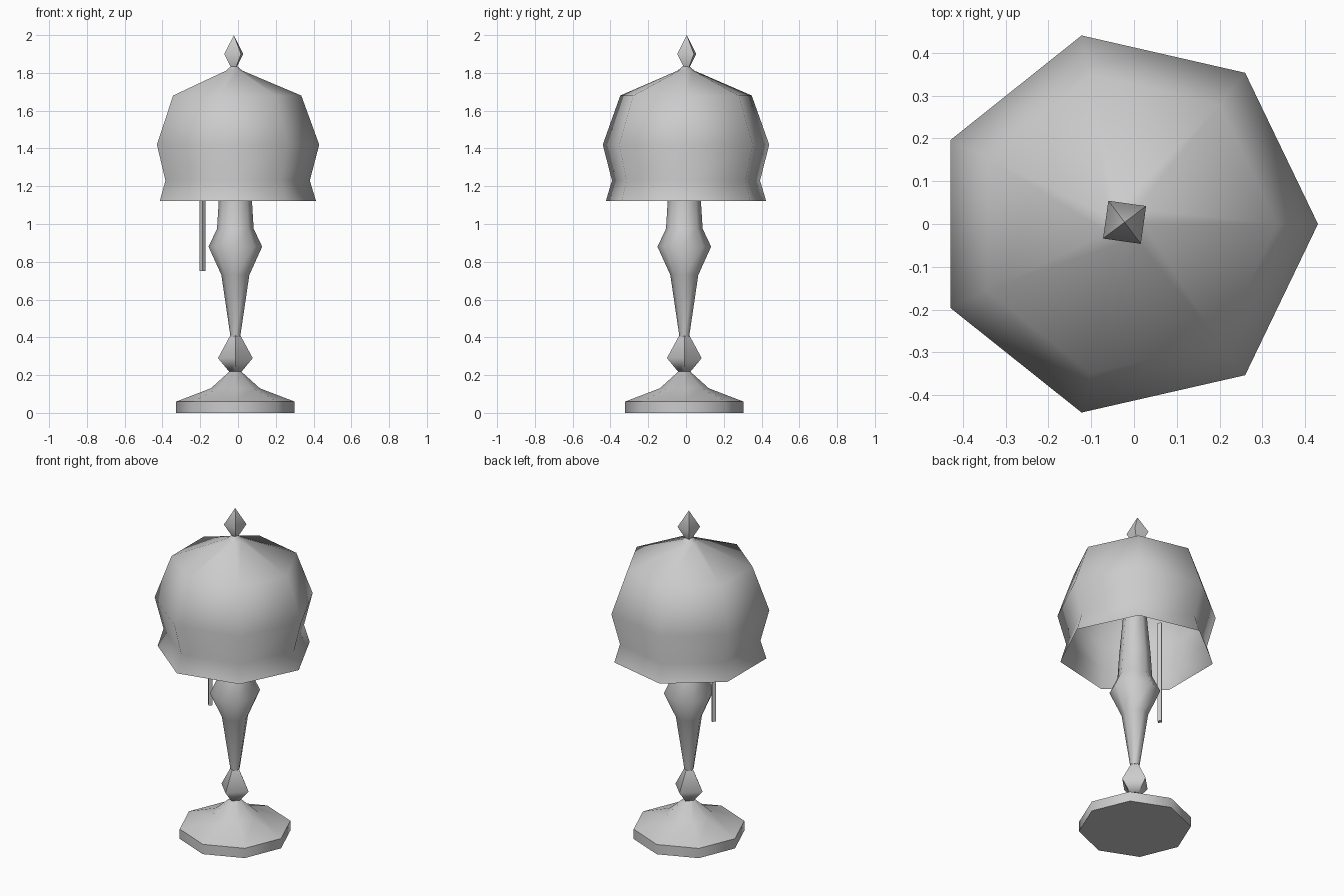
import bpy, bmesh, math

if "Cube" in bpy.data.objects:
    bpy.data.objects.remove(bpy.data.objects["Cube"])


def lathe(name, profile, sides, centre=(0, 0), turn=0, caps=(True, True), smooth=60):
    """Low-poly turned part from (radius, height) points; radius 0 makes a tip."""
    bm = bmesh.new()
    rings = []
    for r, z in profile:
        n = sides if r > 0 else 1
        rings.append([bm.verts.new((centre[0] + r * math.cos(turn + math.tau * i / sides),
                                    centre[1] + r * math.sin(turn + math.tau * i / sides), z))
                      for i in range(n)])
    for a, b in zip(rings, rings[1:]):
        for i in range(sides):
            j = (i + 1) % sides
            if len(b) == 1:
                bm.faces.new((a[i], a[j], b[0]))
            else:
                bm.faces.new((a[i], a[j], b[j], b[i]))
    if caps[0] and len(rings[0]) > 2:
        bm.faces.new(rings[0][::-1])
    if caps[1] and len(rings[-1]) > 2:
        bm.faces.new(rings[-1])
    mesh = bpy.data.meshes.new(name)
    bm.to_mesh(mesh)
    bm.free()
    obj = bpy.data.objects.new(name, mesh)
    bpy.context.collection.objects.link(obj)
    bpy.ops.object.select_all(action='DESELECT')
    obj.select_set(True)
    bpy.context.view_layer.objects.active = obj
    bpy.ops.object.shade_smooth_by_angle(angle=math.radians(smooth))
    return obj


body = (-0.014, -0.009)
top = (-0.022, 0)

# Octagonal foot with a sloping top
lathe("base", [(0.313, 0), (0.313, 0.06), (0.13, 0.13), (0.03, 0.22)], 8, body)

# Square knob between foot and stem
lathe("lower_knob", [(0.03, 0.215), (0.092, 0.29), (0.027, 0.41)], 4, body)

# Baluster stem, running up inside the shade
lathe("stem", [(0.026, 0.405), (0.074, 0.73), (0.142, 0.88), (0.097, 0.975),
               (0.088, 1.12), (0.065, 1.38)], 8, body)

# Seven-sided open shade
lathe("shade", [(0.435, 1.122), (0.402, 1.23), (0.452, 1.42), (0.357, 1.68),
                (0.045, 1.812), (0.018, 1.835)], 7, top, caps=(False, False))

# Pointed finial
lathe("finial", [(0.016, 1.825), (0.063, 1.9), (0, 2.0)], 4, (-0.022, 0.004),
      turn=math.radians(37))

# Pull cord hanging beside the stem
lathe("pull_cord", [(0.016, 0.75), (0.016, 1.38)], 4, (-0.188, 0))
